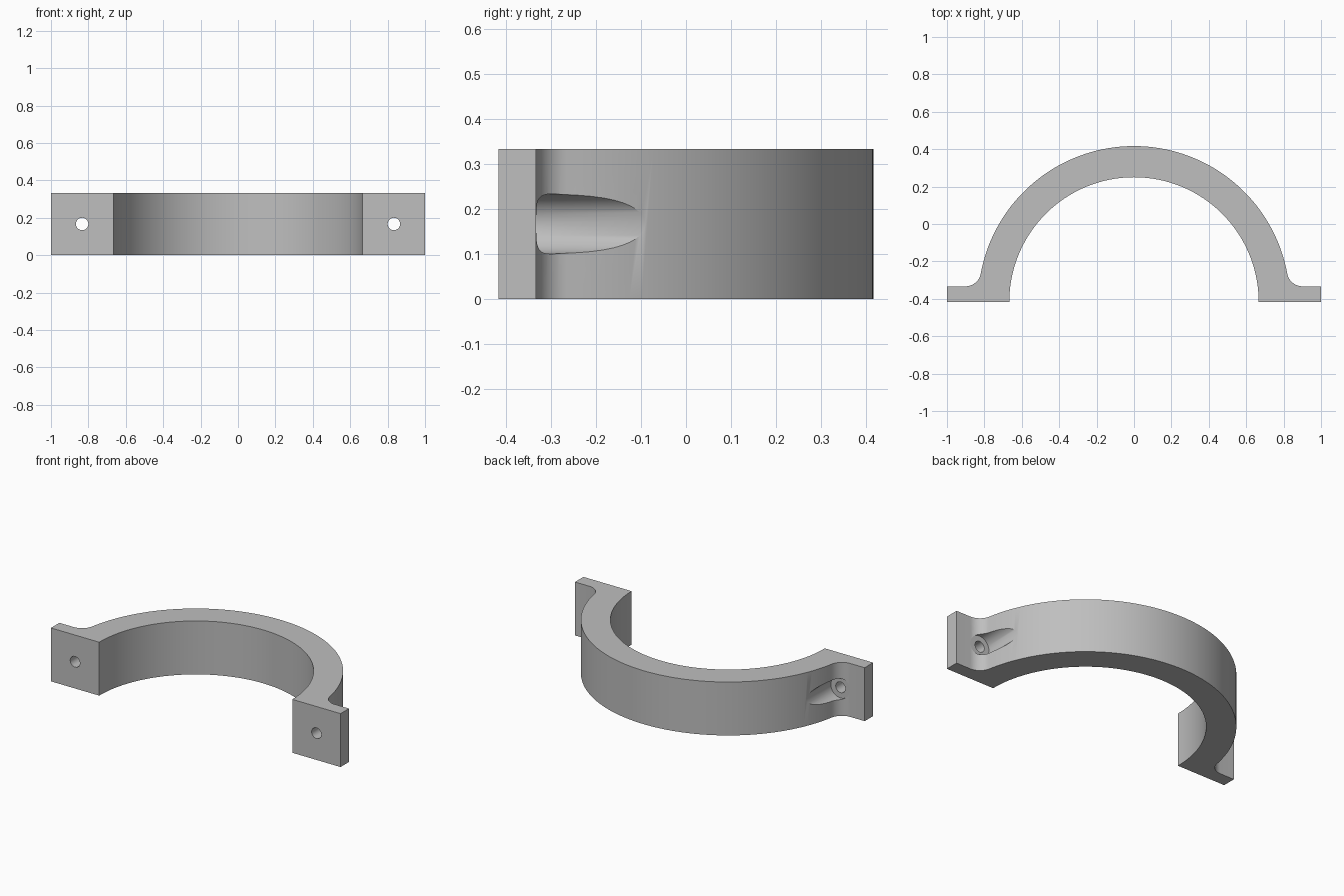
import bpy, bmesh
from math import sin, cos, pi, atan2, sqrt, radians
from mathutils import Matrix

if "Cube" in bpy.data.objects:
    bpy.data.objects.remove(bpy.data.objects["Cube"])

HEIGHT = 1 / 3
BASE = -5 / 12            # mating plane and arc centre
INNER, OUTER = 2 / 3, 5 / 6
FLANGE, FILLET = 1 / 12, 1 / 12
HOLE_X = 5 / 6

grey = bpy.data.materials.new("plain_grey")
grey.use_nodes = True
grey.diffuse_color = (0.52, 0.52, 0.52, 1)
grey.node_tree.nodes["Principled BSDF"].inputs["Base Color"].default_value = grey.diffuse_color


def arc(cx, cy, r, start, end, steps):
    return [(cx + r * cos(start + (end - start) * i / steps),
             cy + r * sin(start + (end - start) * i / steps)) for i in range(steps + 1)]


def make_object(name, bm):
    bmesh.ops.recalc_face_normals(bm, faces=bm.faces)
    mesh = bpy.data.meshes.new(name)
    bm.to_mesh(mesh)
    bm.free()
    mesh.materials.append(grey)
    obj = bpy.data.objects.new(name, mesh)
    bpy.context.collection.objects.link(obj)
    return obj


# Half ring with filleted bolt flanges, extruded from one outline
fillet_y = BASE + FLANGE + FILLET
fillet_x = sqrt((OUTER + FILLET) ** 2 - (FLANGE + FILLET) ** 2)
touch = atan2(FLANGE + FILLET, fillet_x)
right_fillet = arc(fillet_x, fillet_y, FILLET, 1.5 * pi, pi + touch, 12)
left_fillet = [(-x, y) for x, y in reversed(right_fillet)]
outline = [(1, BASE), (1, BASE + FLANGE)] + right_fillet
outline += arc(0, BASE, OUTER, touch, pi - touch, 80)[1:-1]
outline += left_fillet + [(-1, BASE + FLANGE), (-1, BASE)]
outline += arc(0, BASE, INNER, pi, 0, 80)

bm = bmesh.new()
face = bm.faces.new([bm.verts.new((x, y, 0)) for x, y in outline])
top = bmesh.ops.extrude_face_region(bm, geom=[face])["geom"]
bmesh.ops.translate(bm, vec=(0, 0, HEIGHT),
                    verts=[g for g in top if isinstance(g, bmesh.types.BMVert)])
clamp = make_object("half_clamp", bm)


# Bolt holes and the wider pockets for the bolt heads
def cut_cylinder(name, x, radius, y0, y1):
    bm = bmesh.new()
    place = Matrix.Translation((x, (y0 + y1) / 2, HEIGHT / 2)) @ Matrix.Rotation(pi / 2, 4, "X")
    bmesh.ops.create_cone(bm, cap_ends=True, segments=48, radius1=radius, radius2=radius,
                          depth=y1 - y0, matrix=place)
    cutter = make_object(name, bm)
    cutter.hide_render = True
    mod = clamp.modifiers.new(name, "BOOLEAN")
    mod.operation = "DIFFERENCE"
    mod.solver = "EXACT"
    mod.object = cutter
    bpy.context.view_layer.objects.active = clamp
    bpy.ops.object.modifier_apply(modifier=name)
    bpy.data.objects.remove(cutter)


for side in (-1, 1):
    cut_cylinder("head_pocket", side * HOLE_X, FLANGE * 0.8, BASE + FLANGE, 0.3)
    cut_cylinder("bolt_hole", side * HOLE_X, FLANGE * 0.4, BASE - 0.1, 0.3)

bpy.ops.object.select_all(action="DESELECT")
clamp.select_set(True)
bpy.context.view_layer.objects.active = clamp
bpy.ops.object.shade_smooth_by_angle(angle=radians(30))
